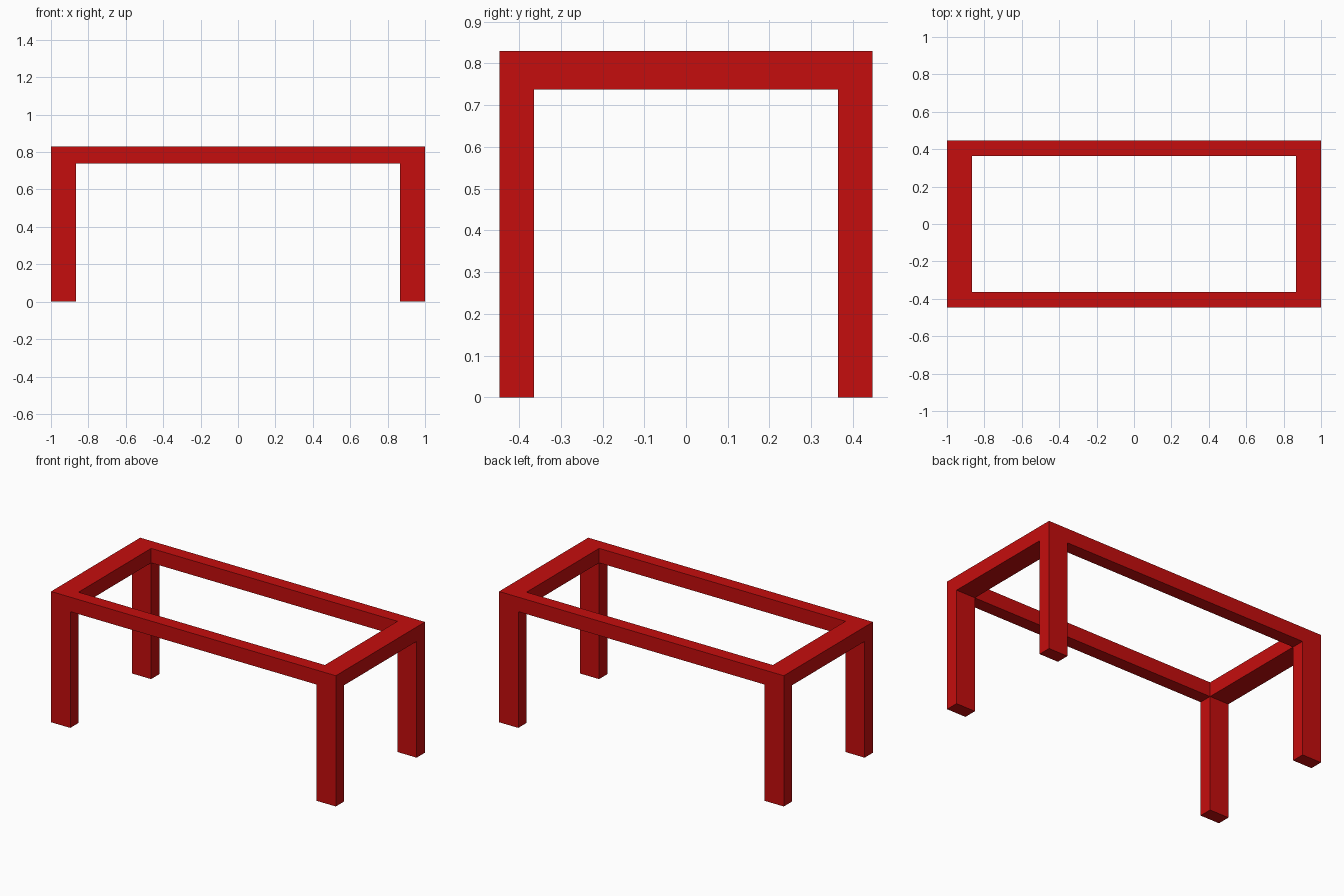
import bpy
import bmesh

cube = bpy.data.objects.get("Cube")
if cube:
    bpy.data.objects.remove(cube, do_unlink=True)

# Overall half sizes, inner opening and heights
OUT_X, IN_X = 1.0, 0.865
OUT_Y, IN_Y = 0.447, 0.364
TOP, UNDER = 0.83, 0.738

red = bpy.data.materials.new("red_paint")
red.use_nodes = True
colour = (0.56, 0.004, 0.004, 1)
red.diffuse_color = colour
red.node_tree.nodes["Principled BSDF"].inputs["Base Color"].default_value = colour


def extrude(bm, faces, dz):
    """Extrude faces vertically, removing the faces left inside."""
    new = bmesh.ops.extrude_face_region(bm, geom=faces)["geom"]
    verts = [v for v in new if isinstance(v, bmesh.types.BMVert)]
    bmesh.ops.translate(bm, verts=verts, vec=(0, 0, dz))
    return [f for f in new if isinstance(f, bmesh.types.BMFace)]


# Top ring: a three by three layout with the middle left open
bm = bmesh.new()
xs = (-OUT_X, -IN_X, IN_X, OUT_X)
ys = (-OUT_Y, -IN_Y, IN_Y, OUT_Y)
grid = [[bm.verts.new((x, y, TOP)) for y in ys] for x in xs]
ring = []
for i in range(3):
    for j in range(3):
        if (i, j) != (1, 1):
            ring.append(bm.faces.new((grid[i][j], grid[i + 1][j],
                                      grid[i + 1][j + 1], grid[i][j + 1])))

# Rails: thicken the ring downwards, keeping its top
top_copy = bmesh.ops.duplicate(bm, geom=ring)["geom"]
bottom = extrude(bm, ring, UNDER - TOP)
bmesh.ops.remove_doubles(bm, verts=bm.verts[:], dist=0.0001)

# Legs: pull the four corner undersides down to the floor
bm.faces.ensure_lookup_table()
corners = [f for f in bm.faces
           if abs(f.calc_center_median().z - UNDER) < 0.001
           and abs(f.calc_center_median().x) > IN_X
           and abs(f.calc_center_median().y) > IN_Y]
extrude(bm, corners, -UNDER)

# Clean flat faces
bmesh.ops.recalc_face_normals(bm, faces=bm.faces[:])
bmesh.ops.dissolve_limit(bm, angle_limit=0.01, verts=bm.verts[:], edges=bm.edges[:])

mesh = bpy.data.meshes.new("table_frame")
bm.to_mesh(mesh)
bm.free()
mesh.materials.append(red)
table = bpy.data.objects.new("table_frame", mesh)
bpy.context.collection.objects.link(table)
